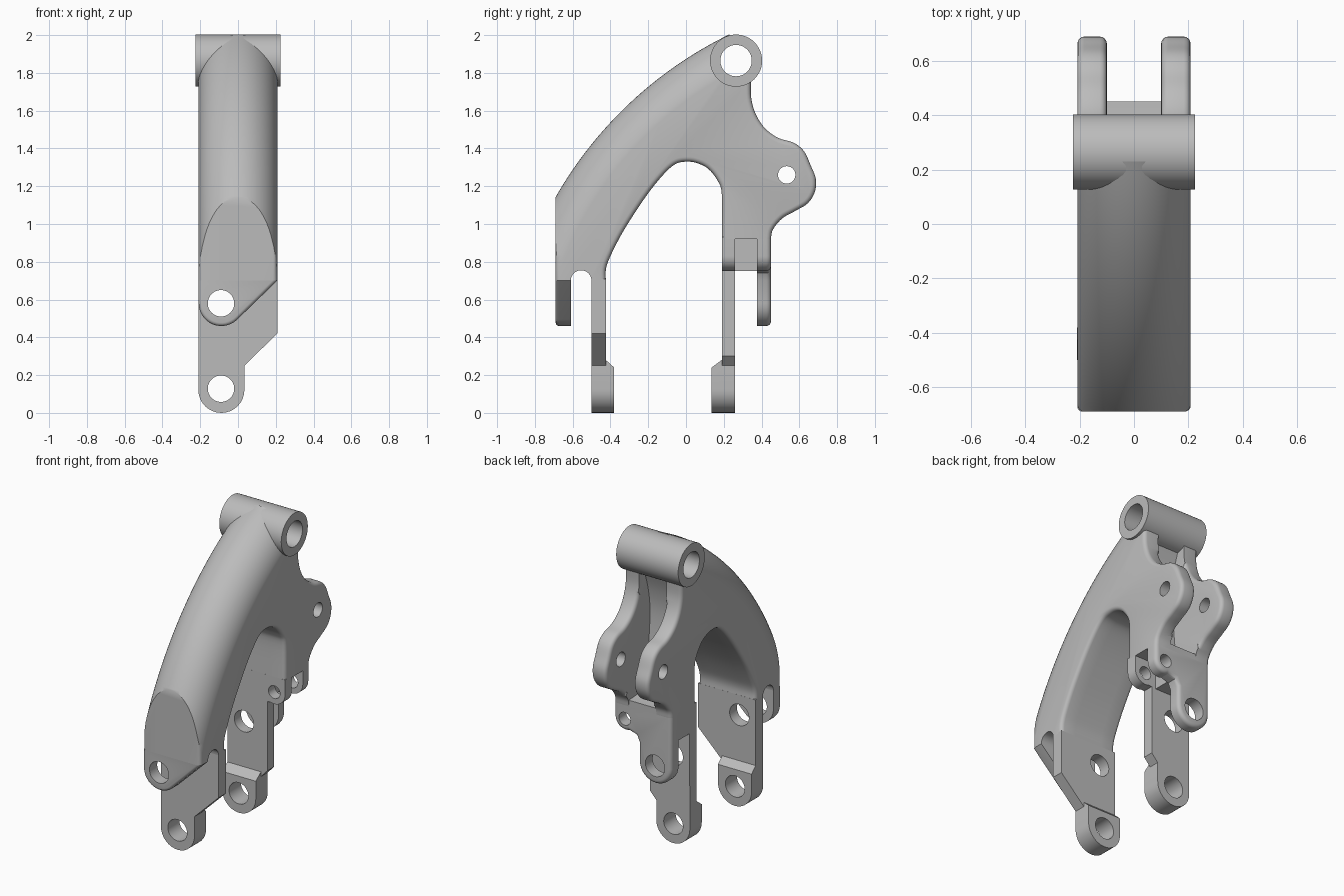
import bpy, bmesh, math
from mathutils import Vector, Matrix

cube = bpy.data.objects.get("Cube")
if cube:
    bpy.data.objects.remove(cube, do_unlink=True)

GREY = (0.5, 0.5, 0.5, 1)
mat = bpy.data.materials.new("machined grey")
mat.use_nodes = True
mat.diffuse_color = GREY
mat.node_tree.nodes["Principled BSDF"].inputs["Base Color"].default_value = GREY

W = 0.208          # half width of the body
RIM = 0.025        # rounded rim size


def arc(cx, cy, r, a0, a1, n=16):
    angles = [math.radians(a0 + (a1 - a0) * i / n) for i in range(n + 1)]
    return [(cx + r * math.cos(a), cy + r * math.sin(a)) for a in angles]


def smooth(pts, n=5):
    """Catmull-Rom curve through the points."""
    p = [Vector(q) for q in [pts[0]] + pts + [pts[-1]]]
    out = []
    for a, b, c, d in zip(p, p[1:], p[2:], p[3:]):
        for i in range(n):
            t = i / n
            q = 0.5 * (2 * b + (c - a) * t + (2 * a - 5 * b + 4 * c - d) * t ** 2
                       + (3 * b - a - 3 * c + d) * t ** 3)
            out.append(tuple(q))
    return out + [tuple(pts[-1])]


def finish(name, bm):
    bmesh.ops.recalc_face_normals(bm, faces=bm.faces)
    me = bpy.data.meshes.new(name)
    bm.to_mesh(me)
    bm.free()
    me.materials.append(mat)
    ob = bpy.data.objects.new(name, me)
    bpy.context.collection.objects.link(ob)
    return ob


def prism(name, pts, axis, a, b, rim=None, size=RIM):
    """Extrude an outline along x (points y, z) or y (points x, z); round the rim edges picked."""
    bm = bmesh.new()
    place = (lambda p: (a, *p)) if axis == "x" else (lambda p: (p[0], a, p[1]))
    face = bm.faces.new([bm.verts.new(place(p)) for p in pts])
    ext = bmesh.ops.extrude_face_region(bm, geom=[face])["geom"]
    shift = Vector((b - a, 0, 0)) if axis == "x" else Vector((0, b - a, 0))
    bmesh.ops.translate(bm, vec=shift, verts=[v for v in ext if isinstance(v, bmesh.types.BMVert)])
    bmesh.ops.recalc_face_normals(bm, faces=bm.faces)
    if rim:
        k = 0 if axis == "x" else 1
        edges = [e for e in bm.edges
                 if abs(e.verts[0].co[k] - e.verts[1].co[k]) < 1e-5
                 and rim((e.verts[0].co + e.verts[1].co) / 2)]
        bmesh.ops.bevel(bm, geom=edges, offset=size, segments=4, profile=0.5,
                        affect="EDGES", clamp_overlap=False)
    return finish(name, bm)


def rod(name, axis, u, v, r, half):
    bm = bmesh.new()
    bmesh.ops.create_cone(bm, cap_ends=True, segments=48, radius1=r, radius2=r, depth=2 * half)
    if axis == "x":
        m = Matrix.Translation((0, u, v)) @ Matrix.Rotation(math.pi / 2, 4, "Y")
    else:
        m = Matrix.Translation((u, 0, v)) @ Matrix.Rotation(math.pi / 2, 4, "X")
    bm.transform(m)
    return finish(name, bm)


def carve(ob, *ops):
    """Apply boolean operations to the object."""
    for op, tool in ops:
        mod = ob.modifiers.new(op, "BOOLEAN")
        mod.operation, mod.object, mod.solver = op, tool, "EXACT"
    dg = bpy.context.evaluated_depsgraph_get()
    me = bpy.data.meshes.new_from_object(ob.evaluated_get(dg))
    ob.modifiers.clear()
    ob.data = me


# Cutters: domed ring that shapes the outer arc, and the bores
bm = bmesh.new()
section = [(x, 1.93 + h) for x, h in arc(0, 0, 0.21, 0, 180, 28)] + [(-0.21, 0.6), (0.21, 0.6)]
ring = [bm.verts.new((x, 1.167, 0.08 + r)) for x, r in section]
loop = [bm.edges.new((ring[i - 1], ring[i])) for i in range(len(ring))]
bmesh.ops.spin(bm, geom=ring + loop, cent=(0, 1.167, 0.08), axis=(1, 0, 0),
               angle=2 * math.pi, steps=240, use_merge=True)
bmesh.ops.remove_doubles(bm, verts=bm.verts, dist=1e-5)
dome = finish("dome_cutter", bm)
top_bore = rod("top_bore_cutter", "x", 0.265, 1.865, 0.083, 0.5)
side_bore = rod("side_bore_cutter", "x", 0.533, 1.26, 0.046, 0.5)
upper_bore = rod("upper_bore_cutter", "y", -0.09, 0.58, 0.07, 1)
lower_bore = rod("lower_bore_cutter", "y", -0.09, 0.128, 0.07, 1)
lug_bore = rod("lug_bore_cutter", "y", 0.13, 0.83, 0.042, 1)
cutters = [dome, top_bore, side_bore, upper_bore, lower_bore, lug_bore]

# Side outline pieces (y, z)
arch = smooth([(0.19, 0.92), (0.19, 1.15), (0.17, 1.225), (0.12, 1.29), (0.06, 1.322), (0, 1.33),
               (-0.06, 1.315), (-0.13, 1.25), (-0.22, 1.135), (-0.33, 0.965), (-0.4, 0.83),
               (-0.424, 0.76), (-0.424, 0.70)])
front = arc(-0.555, 0.70, 0.055, 0, 180, 12) + [
    (-0.69, 0.70), (-0.69, 1.4), (-0.3, 1.9), (0.1, 2.1), (0.23, 2.1), (0.23, 1.95), (0.3, 1.83)]
cheek_back = smooth([(0.345, 1.77), (0.345, 1.67), (0.37, 1.58), (0.42, 1.505), (0.49, 1.455),
                     (0.57, 1.43), (0.625, 1.385), (0.66, 1.31), (0.687, 1.24), (0.682, 1.17),
                     (0.645, 1.11), (0.58, 1.07), (0.51, 1.03), (0.46, 0.97), (0.45, 0.92)])
pocket_back = smooth([(0.3, 1.77), (0.25, 1.62), (0.23, 1.45), (0.25, 1.2), (0.27, 1.04),
                      (0.31, 0.98), (0.38, 0.965), (0.45, 0.96)]) + [(0.45, 0.92)]


def cheek_rim(c):
    if abs(c.x) < 0.15:
        return c.y > 0.35 and 0.99 < c.z < 1.7
    if c.z < 0.77 and -0.67 < c.y < -0.45:
        return False
    return not (c.z < 0.925 and 0.2 < c.y < 0.44) and not (c.y > -0.68 and c.z > 1.78)


# Body: two cheeks and a core that leaves a pocket between them at the back
solids = []
for name, side in (("left_cheek", 1), ("right_cheek", -1)):
    ob = prism(name, arch + front + cheek_back, "x", side * 0.1, side * W, cheek_rim)
    carve(ob, ("INTERSECT", dome), ("DIFFERENCE", top_bore), ("DIFFERENCE", side_bore))
    solids.append(ob)
core = prism("core", arch + front + pocket_back, "x", -0.1, 0.1)
carve(core, ("INTERSECT", dome), ("DIFFERENCE", top_bore))
boss = rod("top_boss", "x", 0.265, 1.865, 0.138, 0.225)
carve(boss, ("DIFFERENCE", top_bore))
solids += [core, boss]

# Hanging plates (outlines in x, z)
foot = arc(-0.088, 0.122, 0.122, 180, 360)
lug = arc(0.13, 0.83, 0.078, 250, 360)
front_tab = prism("front_tab", arc(-0.088, 0.58, 0.12, 180, 315) + [(W, 0.70), (-W, 0.70)],
                  "y", -0.69, -0.61, lambda c: c.y < -0.68 and c.z < 0.69, 0.018)
front_leg = prism("front_leg", foot + [(0.034, 0.25), (W, 0.42), (W, 0.71), (-W, 0.71)],
                  "y", -0.5, -0.424)
rear_leg = prism("rear_leg", foot + [(0.034, 0.25), (0.08, 0.30), (0.08, 0.755)] + lug
                 + [(W, 0.93), (-W, 0.93)], "y", 0.19, 0.26)
rear_tab = prism("rear_tab", arc(-0.088, 0.58, 0.12, 180, 360) + [(0.032, 0.70), (0.05, 0.74)]
                 + lug + [(W, 0.92), (-W, 0.92)], "y", 0.375, 0.45,
                 lambda c: c.y > 0.44 and c.z < 0.91)
for plate in (front_tab, front_leg, rear_leg, rear_tab):
    ops = [("DIFFERENCE", upper_bore), ("DIFFERENCE", lower_bore)]
    if plate in (rear_leg, rear_tab):
        ops.append(("DIFFERENCE", lug_bore))
    carve(plate, *ops)
    solids.append(plate)

# Web that closes the gap between the rear plates on the right
solids.append(prism("rear_web", [(-W, 0.75), (0.05, 0.75), (0.05, 0.93), (-W, 0.93)],
                    "y", 0.255, 0.38))

# Thick foot pads with a sloped top running into each leg
for name, inner, outer in (("front_foot_pad", -0.43, -0.38), ("rear_foot_pad", 0.195, 0.136)):
    pad = prism(name, foot + [(0.034, 0.24), (-0.21, 0.24)], "y", inner, outer)
    for v in pad.data.vertices:
        if v.co.z > 0.2 and abs(v.co.y - inner) < 1e-4:
            v.co.z += 0.045
    carve(pad, ("DIFFERENCE", lower_bore))
    solids.append(pad)

for c in cutters:
    bpy.data.objects.remove(c, do_unlink=True)
bpy.ops.object.select_all(action="DESELECT")
for ob in solids:
    ob.select_set(True)
bpy.context.view_layer.objects.active = core
bpy.ops.object.shade_smooth_by_angle(angle=math.radians(32))
